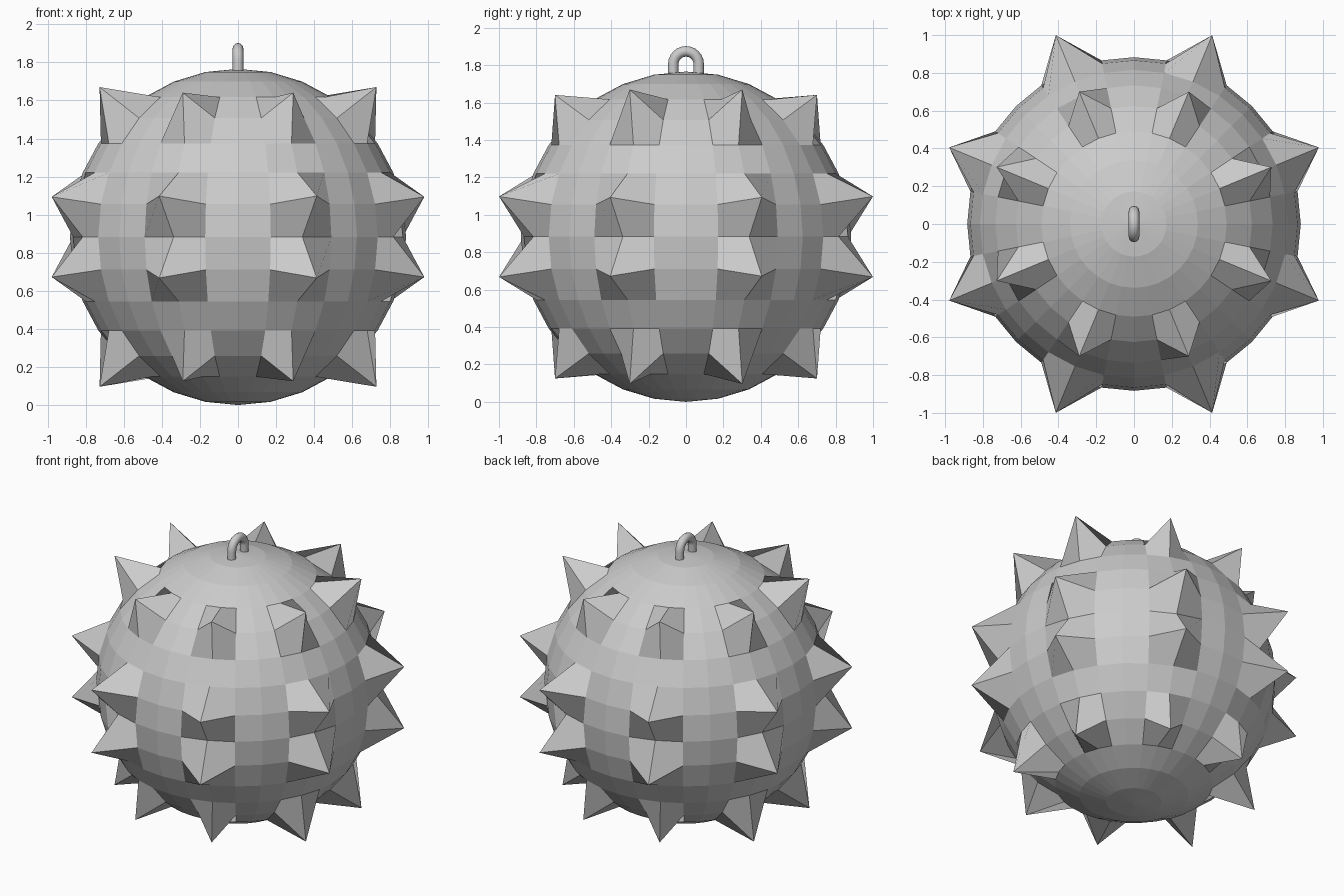
import bpy
from math import sin, cos, pi, radians

if "Cube" in bpy.data.objects:
    bpy.data.objects.remove(bpy.data.objects["Cube"])

SEG, RINGS = 32, 16
R, CZ = 0.883, 0.883
STEP = pi / RINGS


def tip_radius(ring, seg):
    """Length of a spike from the centre, or the ball radius where there is none."""
    if ring not in (4, 7, 9, 12) or seg % 4 != 2:
        return R
    near_x = seg in (2, 14, 18, 30)
    if ring in (7, 9):
        return 1.08 if near_x else 1.103
    return 1.113 if near_x else 1.072


# spiked ball: low-poly sphere with single vertices pulled out into spikes
verts, faces = [(0, 0, CZ + R)], []
for i in range(1, RINGS):
    for j in range(SEG):
        r, lat, az = tip_radius(i, j), pi / 2 - i * STEP, j * 2 * pi / SEG
        verts.append((r * cos(lat) * cos(az), r * cos(lat) * sin(az), CZ + r * sin(lat)))
verts.append((0, 0, CZ - R))
bottom = len(verts) - 1


def vid(i, j):
    return 1 + (i - 1) * SEG + j % SEG


for j in range(SEG):
    faces.append((0, vid(1, j), vid(1, j + 1)))
    for i in range(1, RINGS - 1):
        faces.append((vid(i + 1, j), vid(i + 1, j + 1), vid(i, j + 1), vid(i, j)))
    faces.append((bottom, vid(RINGS - 1, j + 1), vid(RINGS - 1, j)))

mesh = bpy.data.meshes.new("spiked_ball")
mesh.from_pydata(verts, [], faces)
mesh.update()
bpy.context.collection.objects.link(bpy.data.objects.new("spiked_ball", mesh))

# hanging loop: round bar bent into an upside-down U
LOOP_R, BAR_R, ARC_Z = 0.068, 0.028, 1.806
path = [(0, LOOP_R, 1.70)]
path += [(0, LOOP_R * cos(radians(a)), ARC_Z + LOOP_R * sin(radians(a))) for a in range(0, 181, 15)]
path += [(0, -LOOP_R, 1.70)]
curve = bpy.data.curves.new("hanging_loop", "CURVE")
curve.dimensions = "3D"
curve.bevel_depth = BAR_R
curve.bevel_resolution = 4
curve.use_fill_caps = True
spline = curve.splines.new("POLY")
spline.points.add(len(path) - 1)
for point, co in zip(spline.points, path):
    point.co = (*co, 1)
loop = bpy.data.objects.new("hanging_loop", curve)
bpy.context.collection.objects.link(loop)
bpy.context.view_layer.objects.active = loop
loop.select_set(True)
bpy.ops.object.convert(target="MESH")
bpy.ops.object.shade_smooth_by_angle(angle=radians(40))
